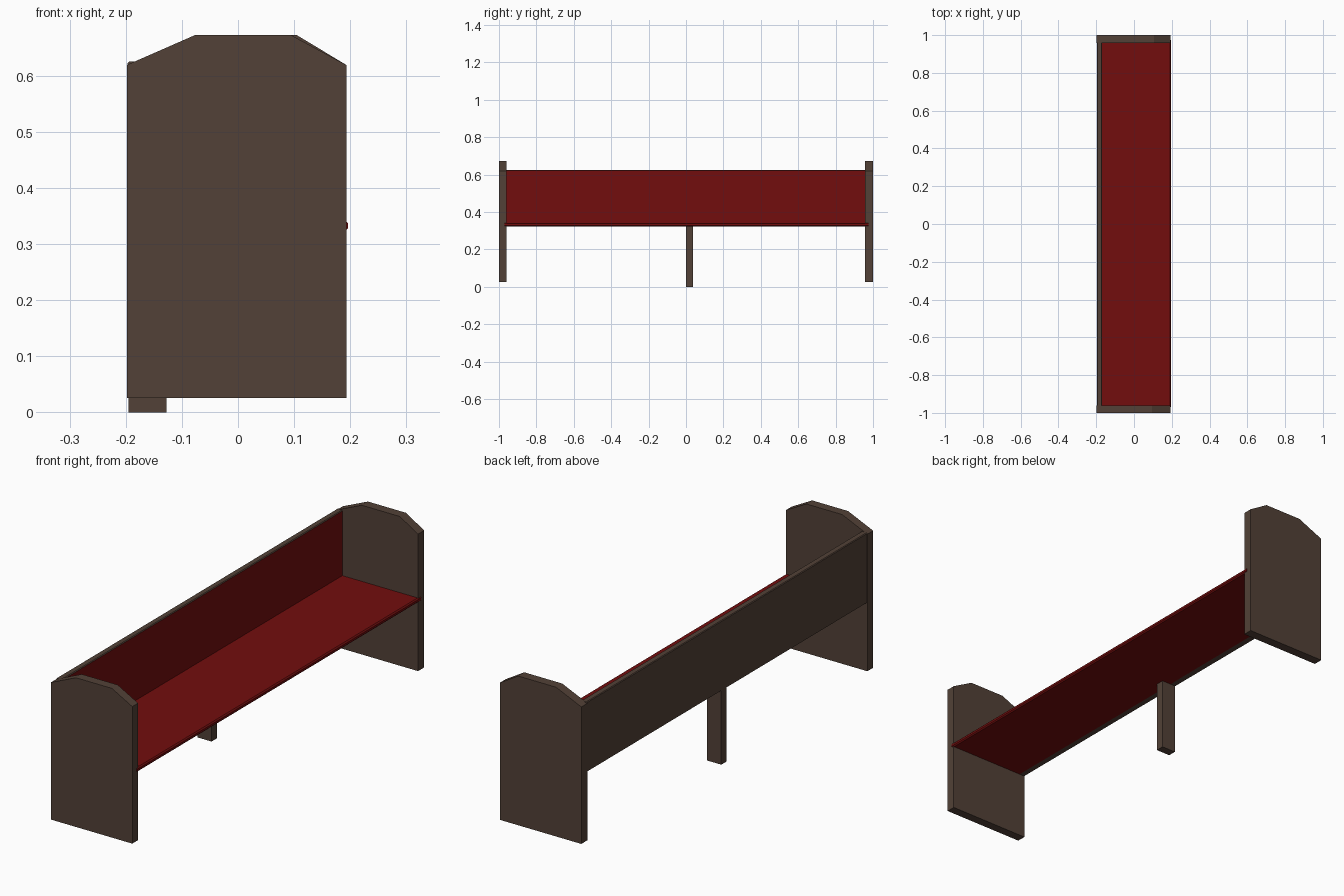
import bpy

if "Cube" in bpy.data.objects:
    bpy.data.objects.remove(bpy.data.objects["Cube"])


def material(name, rgb):
    m = bpy.data.materials.new(name)
    m.diffuse_color = (*rgb, 1)
    m.use_nodes = True
    m.node_tree.nodes["Principled BSDF"].inputs["Base Color"].default_value = m.diffuse_color
    return m


brown = material("brown_wood", (0.085, 0.053, 0.038))
red = material("red_leather", (0.17, 0.004, 0.004))


def extrude_y(name, profile, y0, y1, mat):
    """Prism with an (x, z) profile running from y0 to y1."""
    n = len(profile)
    verts = [(x, y, z) for y in (y0, y1) for x, z in profile]
    faces = [tuple(range(n)), tuple(range(2 * n - 1, n - 1, -1))]
    faces += [(i, i + n, (i + 1) % n + n, (i + 1) % n) for i in range(n)]
    mesh = bpy.data.meshes.new(name)
    mesh.from_pydata(verts, [], faces)
    mesh.materials.append(mat)
    obj = bpy.data.objects.new(name, mesh)
    bpy.context.collection.objects.link(obj)
    return obj


def rect(x0, x1, z0, z1):
    return [(x0, z0), (x1, z0), (x1, z1), (x0, z1)]


# End panels with clipped top corners; the rear one is slightly wider on top
for name, y0, y1, top_x in (("front_end_panel", -1.0, -0.96, 0.095),
                            ("rear_end_panel", 0.958, 1.0, 0.105)):
    extrude_y(name, [(-0.198, 0.025), (0.193, 0.025), (0.193, 0.619),
                     (top_x, 0.672), (-0.077, 0.672), (-0.198, 0.619)],
              y0, y1, brown)

# Seat board with a chamfered front edge
extrude_y("seat", [(-0.172, 0.323), (0.191, 0.323), (0.196, 0.328),
                   (0.196, 0.337), (0.191, 0.342), (-0.172, 0.342)],
          -0.97, 0.975, red)

# Backrest: wooden board with a padded red front face
back = extrude_y("backrest", [(-0.197, 0.323), (-0.17, 0.323), (-0.17, 0.622),
                              (-0.173, 0.625), (-0.194, 0.625), (-0.197, 0.622)],
                 -0.962, 0.962, brown)
back.data.materials.append(red)
for p in back.data.polygons:
    if p.normal.x > 0.9:
        p.material_index = 1

# Central support leg under the back edge
extrude_y("support_leg", rect(-0.195, -0.127, 0.0, 0.325), 0.0, 0.037, brown)
